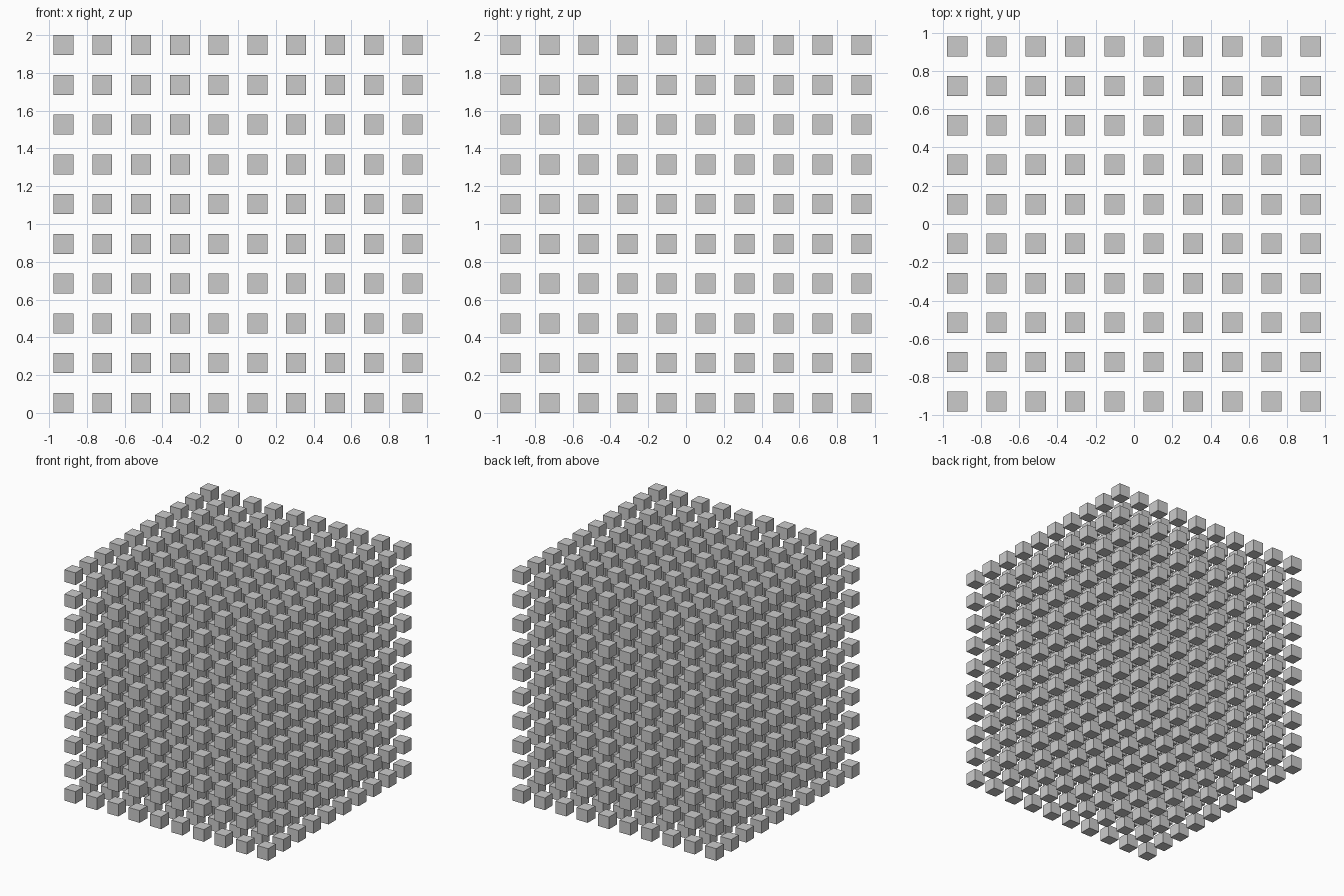
import bpy

if "Cube" in bpy.data.objects:
    bpy.data.objects.remove(bpy.data.objects["Cube"])

COUNT = 10
SIZE = 2 / 19                                   # cube edge
STEP = (1.95 * SIZE, 1.96 * SIZE, 2.0 * SIZE)   # spacing per axis

# First cube at the front left bottom corner
bpy.ops.mesh.primitive_cube_add(size=SIZE, location=(
    -STEP[0] * (COUNT - 1) / 2,
    -STEP[1] * (COUNT - 1) / 2,
    SIZE / 2))
cubes = bpy.context.object
cubes.name = "cube_lattice"

# Repeat along x, y and z to fill the lattice
for axis, step in enumerate(STEP):
    array = cubes.modifiers.new("array_" + "xyz"[axis], 'ARRAY')
    array.count = COUNT
    array.use_relative_offset = False
    array.use_constant_offset = True
    offset = [0.0, 0.0, 0.0]
    offset[axis] = step
    array.constant_offset_displace = offset
